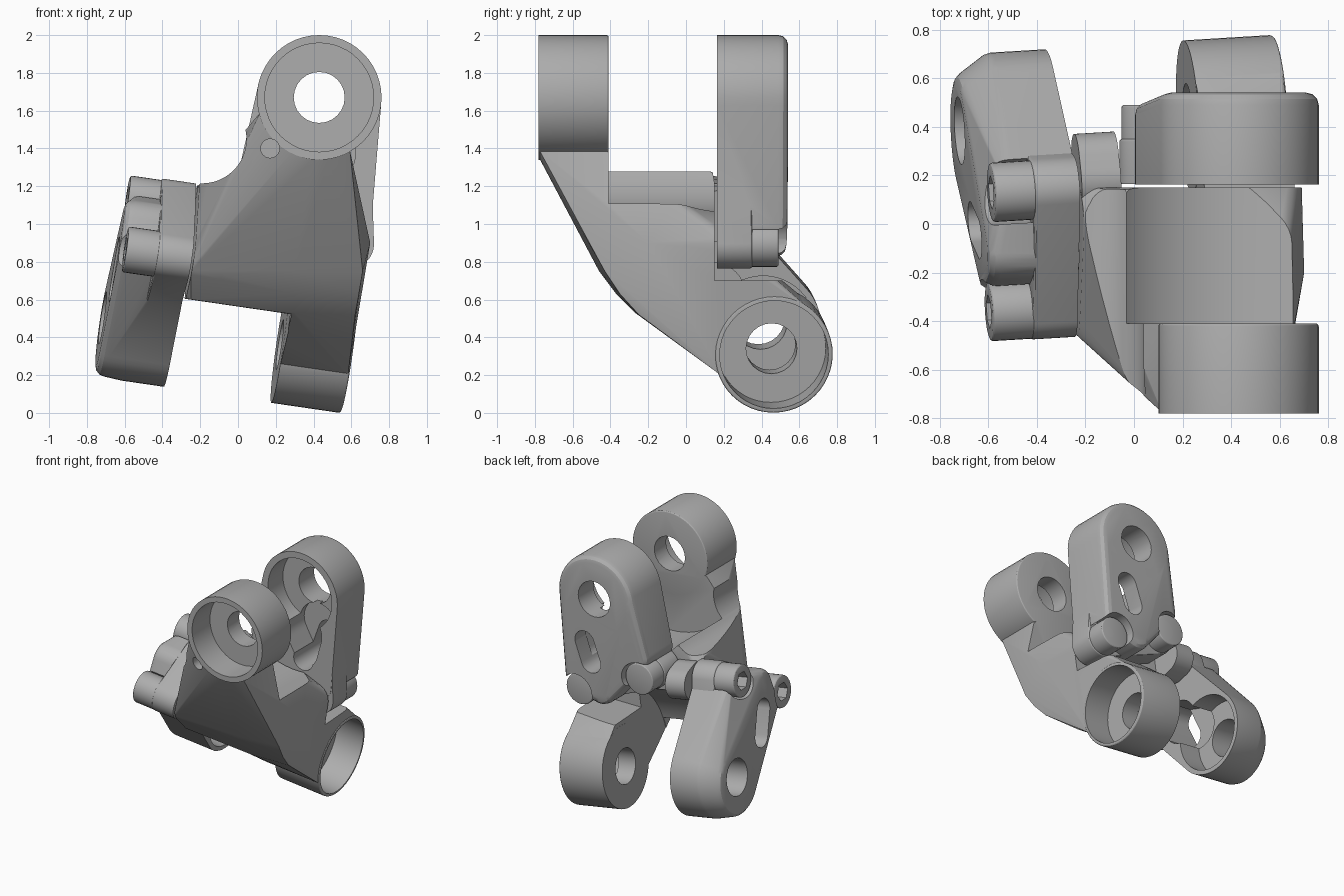
import bpy, bmesh, math
from mathutils import Vector as V

if "Cube" in bpy.data.objects:
    bpy.data.objects.remove(bpy.data.objects["Cube"])

steel = bpy.data.materials.new("grey_metal")
steel.diffuse_color = (0.42, 0.42, 0.42, 1)
steel.use_nodes = True
steel.node_tree.nodes["Principled BSDF"].inputs["Base Color"].default_value = steel.diffuse_color

# Two crossing pivot axes: upper one along y, lower one roughly along x
Y = V((0, 1, 0))
N = V((0.988, 0.06, -0.144)).normalized()
EYE_FRONT = V((0.43, -0.595, 1.67))
EYE_REAR = V((0.43, 0.35, 1.67))
EYE_RIGHT = V((0.405, 0.455, 0.335))
EYE_LEFT = V((-0.533, 0.395, 0.475))


def disc(eye, axis, p, r, d0, d1, rnd=0.0, seg=48, a0=0, a1=360):
    """Rings of a short cylinder around p, depths measured along axis from eye."""
    p = V(p)
    e1 = V((0, 0, 1)).cross(axis).normalized()
    e2 = axis.cross(e1)
    rings = [(d0, r)]
    if rnd:
        rings += [(d1 - rnd + rnd * math.sin(t), r - rnd + rnd * math.cos(t))
                  for t in (0, math.pi / 6, math.pi / 3, math.pi / 2)]
    else:
        rings.append((d1, r))
    base = p - axis * (p - eye).dot(axis)
    pts = []
    for d, rr in rings:
        for i in range(seg):
            a = math.radians(a0 + (a1 - a0) * i / seg)
            pts.append(base + axis * d + (e1 * math.cos(a) + e2 * math.sin(a)) * rr)
    return pts


def hull(name, pts):
    bm = bmesh.new()
    for p in pts:
        bm.verts.new(p)
    bmesh.ops.remove_doubles(bm, verts=bm.verts, dist=0.0005)
    bmesh.ops.convex_hull(bm, input=bm.verts)
    bmesh.ops.delete(bm, geom=[v for v in bm.verts if not v.link_faces], context='VERTS')
    bmesh.ops.dissolve_limit(bm, angle_limit=0.005, verts=bm.verts, edges=bm.edges)
    bmesh.ops.recalc_face_normals(bm, faces=bm.faces)
    me = bpy.data.meshes.new(name)
    bm.to_mesh(me)
    bm.free()
    me.materials.append(steel)
    ob = bpy.data.objects.new(name, me)
    bpy.context.collection.objects.link(ob)
    return ob


def boolean(ob, other, op):
    bpy.context.view_layer.objects.active = ob
    m = ob.modifiers.new("bool", 'BOOLEAN')
    m.operation, m.object, m.solver = op, other, 'EXACT'
    bpy.ops.object.modifier_apply(modifier=m.name)
    bpy.data.objects.remove(other)


def cut(ob, pts):
    boolean(ob, hull("cutter", pts), 'DIFFERENCE')


def join(ob, pts):
    boolean(ob, hull("piece", pts), 'UNION')


def smooth(ob):
    bpy.ops.object.select_all(action='DESELECT')
    ob.select_set(True)
    bpy.context.view_layer.objects.active = ob
    bpy.ops.object.shade_smooth_by_angle(angle=math.radians(28))


def box(x0, x1, y0, y1, z0, z1):
    return [V((x, y, z)) for x in (x0, x1) for y in (y0, y1) for z in (z0, z1)]


# Bolt positions on the two bolted plates
L1, L2 = V((-0.58, 0.13, 1.135)), V((-0.59, -0.36, 0.865))
R1, R2 = V((0.07, 0.5, 1.11)), V((0.59, 0.5, 0.895))

# Central block: pads behind both plates and the bulged front underside
block = [V(p) for p in (
    (-0.06, -0.40, 1.28), (-0.06, 0.14, 1.28),
    (-0.25, -0.30, 0.6), (0.3, -0.27, 0.53), (0.62, -0.25, 0.52),
    (0.3, -0.46, 0.75), (0.66, -0.43, 0.75), (0.3, -0.37, 0.63), (0.64, -0.35, 0.63),
    (0.70, -0.2, 0.9))]
for p, r in ((L1 + V((0, -0.12, 0)), 0.125), (L2, 0.12), (V((-0.3, -0.22, 0.72)), 0.12)):
    block += disc(EYE_LEFT, -N, p, r, -0.35, -0.195, seg=24)
for p, r in ((R1, 0.12), (R2 - V((0.02, 0, 0)), 0.12), (V((0.5, 0, 0.80)), 0.12)):
    block += disc(EYE_REAR, Y, p, r, -0.5, -0.2, seg=24)

# Fork body: block flowing into the front ear and into the right ear
body = hull("fork_body", block + disc(EYE_FRONT, Y, EYE_FRONT, 0.325, -0.18, 0.17,
                                      seg=40, a0=-120, a1=-12))
low = [p for p in block if p.z < 1.0]
join(body, low + disc(EYE_RIGHT, N, EYE_RIGHT, 0.305, -0.17, 0.178, seg=40, a0=35, a1=205))
cut(body, box(-2, 2, 0.15, 2, 0.70, 3))
# Hollow curve on the left shoulder
cut(body, disc(EYE_FRONT, Y, (-0.19, 0, 1.45), 0.235, -0.6, 1.2))
# Swing clearance between each pair of ears
cut(body, disc(EYE_FRONT, Y, EYE_FRONT, 0.605, 0.185, 1.2, seg=64))
cut(body, disc(EYE_RIGHT, N, EYE_RIGHT, 0.58, -1.4, -0.185, seg=64))
side = V((0, 0, 1)).cross(N).normalized()
up = N.cross(side)
cut(body, [N * a + side * b + up * c for a in (-1.2, 0.19) for b in (-1, 0.3)
           for c in (-0.5, 0.556)])
join(body, disc(EYE_FRONT, Y, EYE_FRONT, 0.33, -0.185, 0.186, 0.012))
join(body, disc(EYE_RIGHT, N, EYE_RIGHT, 0.312, -0.186, 0.185, 0.012))
# Boss behind the upper left bolt
join(body, disc(EYE_LEFT, -N, L1 + V((0, 0.03, -0.02)), 0.14, -0.36, -0.196)
     + disc(EYE_LEFT, -N, L1 + V((0, 0.1, -0.02)), 0.12, -0.36, -0.196))
# Bearing seats, shaft holes and the small drilled hole
for eye, ax, s in ((EYE_FRONT, Y, -1), (EYE_RIGHT, N, 1)):
    cut(body, disc(eye, ax * s, eye, 0.288, -0.04, 0.4))
    cut(body, disc(eye, ax, eye, 0.135, -0.5, 0.4, seg=24))
cut(body, disc(EYE_FRONT, Y, (0.17, 0, 1.40), 0.05, -0.4, -0.02, seg=24))
smooth(body)


def plate(name, eye, w, outline, bolts, flange, slot, pocket_end):
    """Bolted bearing plate: thick eye, thin flange, inner pocket, hole and slot."""
    pts = []
    for p, r, d1 in outline:
        pts += disc(eye, w, p, r, -0.187, d1, 0.05)
    ob = hull(name, pts)
    pts = []
    for p, r in flange:
        pts += disc(eye, w, p, r, -0.185, 0.0, 0.012)
    join(ob, pts)
    # Clearance notches around the bolt heads
    for p in bolts:
        cut(ob, disc(eye, w, p, 0.135, 0.002, 0.5, seg=32))
    # Bearing seat and the hollow below it
    cut(ob, disc(eye, w, eye, 0.28, -0.4, 0.0))
    cut(ob, disc(eye, w, eye + (pocket_end - eye) * 0.65, 0.16, -0.4, 0.05)
        + disc(eye, w, pocket_end, 0.10, -0.4, 0.05))
    cut(ob, disc(eye, w, eye, 0.14, -0.5, 0.5, seg=24))
    pts = []
    for p in slot:
        pts += disc(eye, w, p, 0.085, -0.5, 0.5, seg=24)
    cut(ob, pts)
    smooth(ob)


def bolt(name, eye, w, p, d1, socket):
    ob = hull(name, disc(eye, w, p, 0.122, -0.03, d1, 0.012, seg=32))
    if socket:
        cut(ob, disc(eye, w, p, 0.07, d1 - 0.08, d1 + 0.2, seg=6))
    smooth(ob)


# Rear plate on the upper axis
plate("rear_plate", EYE_REAR, Y,
      ((EYE_REAR, 0.33, 0.19), (V((0.125, 0, 1.27)), 0.12, 0.15),
       (V((0.585, 0, 1.00)), 0.12, 0.187), (V((0.40, 0, 0.96)), 0.13, 0.18)),
      (R1, R2),
      ((R1, 0.13), (R2, 0.13), (V((0.43, 0, 1.2)), 0.28)),
      (V((0.46, 0, 1.16)), V((0.515, 0, 1.31))), V((0.48, 0.35, 1.22)))
bolt("rear_bolt_left", EYE_REAR, Y, R1, 0.14, False)
bolt("rear_bolt_right", EYE_REAR, Y, R2, 0.14, False)

# Left plate on the lower axis, its outer rear edge more rounded
plate("left_plate", EYE_LEFT, -N,
      ((EYE_LEFT, 0.313, 0.09), (EYE_LEFT + V((0, -0.03, -0.03)), 0.275, 0.187),
       (V((-0.4, 0.14, 1.00)), 0.15, 0.13),
       (V((-0.5, -0.10, 0.99)), 0.13, 0.187), (V((-0.5, -0.17, 0.82)), 0.11, 0.187)),
      (L1, L2),
      ((L1, 0.13), (L2, 0.125), (V((-0.5, 0.1, 0.75)), 0.24)),
      (V((-0.65, 0.01, 0.67)), V((-0.65, -0.06, 0.85))), V((-0.47, 0.0, 0.76)))
bolt("left_bolt_upper", EYE_LEFT, -N, L1, 0.165, True)
bolt("left_bolt_lower", EYE_LEFT, -N, L2, 0.165, True)
